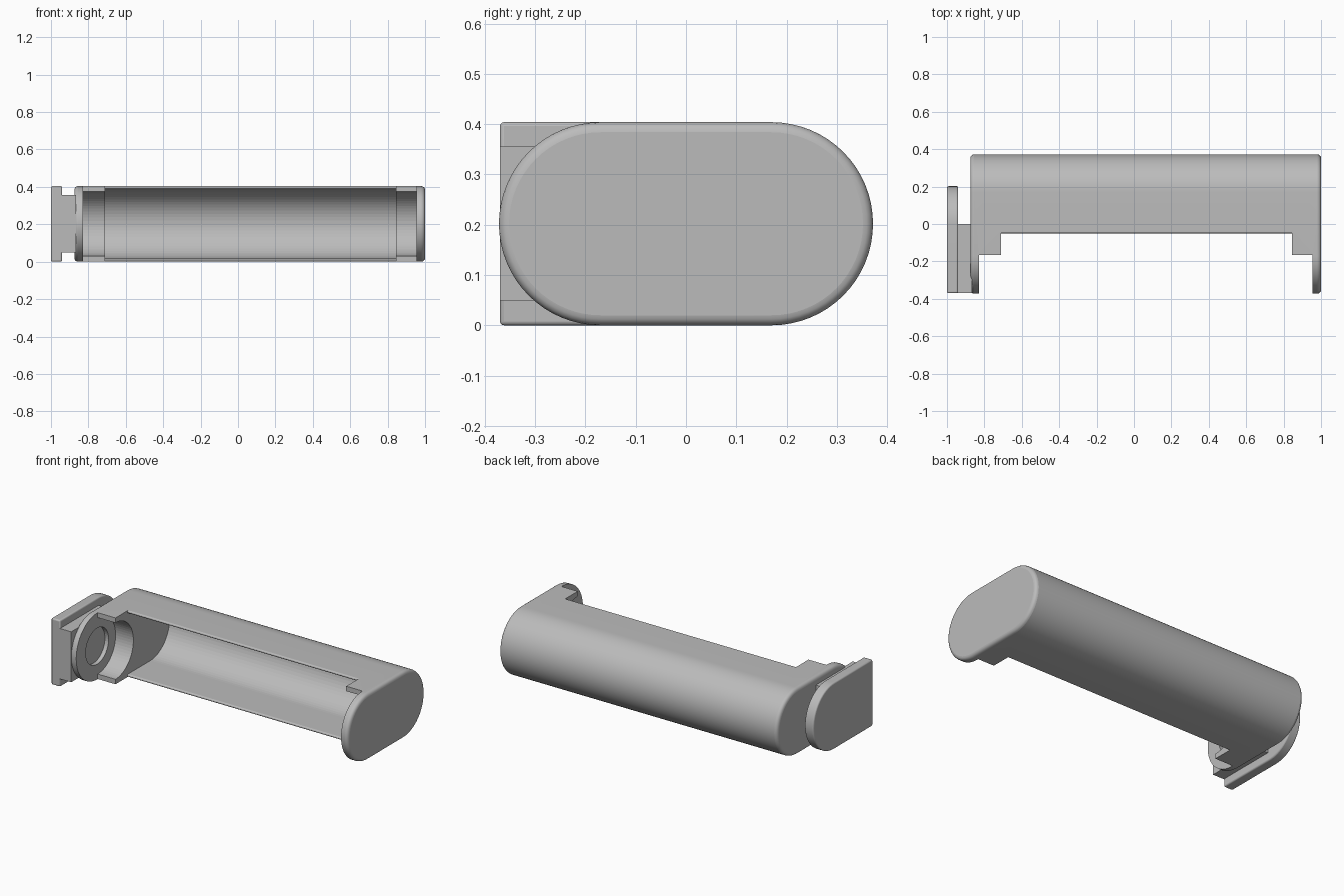
import bpy
import bmesh
from math import sin, cos, pi

if "Cube" in bpy.data.objects:
    bpy.data.objects.remove(bpy.data.objects["Cube"], do_unlink=True)

grey = bpy.data.materials.new("plain grey")
grey.use_nodes = True
COLOUR = (0.5, 0.5, 0.5, 1)
grey.diffuse_color = COLOUR
grey.node_tree.nodes["Principled BSDF"].inputs["Base Color"].default_value = COLOUR

MID = 0.202   # height of the long axis
R = 0.202     # outer end radius


def arc(cy, cz, r, a0, a1, n=32):
    return [(cy + r * cos(a0 + (a1 - a0) * i / n),
             cz + r * sin(a0 + (a1 - a0) * i / n)) for i in range(n + 1)]


def prism(name, profile, x0, x1):
    """Extrude a (y, z) outline along x."""
    bm = bmesh.new()
    face = bm.faces.new([bm.verts.new((x0, y, z)) for y, z in profile])
    out = bmesh.ops.extrude_face_region(bm, geom=[face])
    verts = [v for v in out["geom"] if isinstance(v, bmesh.types.BMVert)]
    bmesh.ops.translate(bm, verts=verts, vec=(x1 - x0, 0, 0))
    bmesh.ops.recalc_face_normals(bm, faces=bm.faces)
    mesh = bpy.data.meshes.new(name)
    bm.to_mesh(mesh)
    bm.free()
    mesh.materials.append(grey)
    obj = bpy.data.objects.new(name, mesh)
    bpy.context.collection.objects.link(obj)
    return obj


def box(y0, y1, z0, z1):
    return [(y0, z0), (y1, z0), (y1, z1), (y0, z1)]


def bevel(obj, width, segments=4):
    mod = obj.modifiers.new("rounded rim", "BEVEL")
    mod.width = width
    mod.segments = segments
    mod.limit_method = "ANGLE"
    mod.angle_limit = 0.7


def cut(obj, cutter):
    mod = obj.modifiers.new("cut", "BOOLEAN")
    mod.operation = "DIFFERENCE"
    mod.solver = "EXACT"
    mod.object = cutter
    cutter.hide_render = True
    cutter.hide_viewport = True
    cutter.display_type = "WIRE"


def smooth(obj):
    bpy.ops.object.select_all(action="DESELECT")
    obj.select_set(True)
    bpy.context.view_layer.objects.active = obj
    bpy.ops.object.shade_smooth_by_angle(angle=0.5)


# Long housing with rounded ends
stadium = arc(0.17, MID, R, -pi / 2, pi / 2) + arc(-0.17, MID, R, pi / 2, 1.5 * pi)
housing = prism("housing", stadium, -0.875, 1.0)
bevel(housing, 0.02)

# Round seats and front clearance between the end plates
seat = [(-0.6, -0.1)] + [(-0.165, -0.1), (-0.165, MID - 0.172)] \
    + arc(-0.165, MID, 0.172, -pi / 2, pi / 2)[1:] + [(-0.165, 0.5), (-0.6, 0.5)]
cut(housing, prism("seat_cutter", seat, -0.83, 0.955))

# Deep middle trough with rounded lips
TROUGH = 0.186
lip = (R - TROUGH) / 2
lower_lip = arc(-0.05 + lip, MID - R + lip, lip, 1.5 * pi, pi / 2, 8)
upper_lip = arc(-0.05 + lip, MID + R - lip, lip, 1.5 * pi, pi / 2, 8)
trough = [(-0.6, -0.1), (-0.05 + lip, -0.1)] + lower_lip \
    + arc(0.17, MID, TROUGH, -pi / 2, pi / 2) + upper_lip + [(-0.05 + lip, 0.5), (-0.6, 0.5)]
cut(housing, prism("trough_cutter", trough, -0.71, 0.845))

# Round contact recess in the end plate
cut(housing, prism("recess_cutter", arc(-0.17, MID, 0.11, 0, 2 * pi, 48)[:-1], -0.855, -0.8))
smooth(housing)

# Sliding mount: neck and D-shaped plate
neck = prism("mount_neck", box(-0.37, 0.0, 0.049, 0.356), -0.95, -0.865)
plate = prism("mount_plate", [(-0.37, 0.0)] + arc(0, MID, R, -pi / 2, pi / 2) + [(-0.37, 2 * R)],
              -1.0, -0.94)
bevel(plate, 0.008, 3)
smooth(plate)
